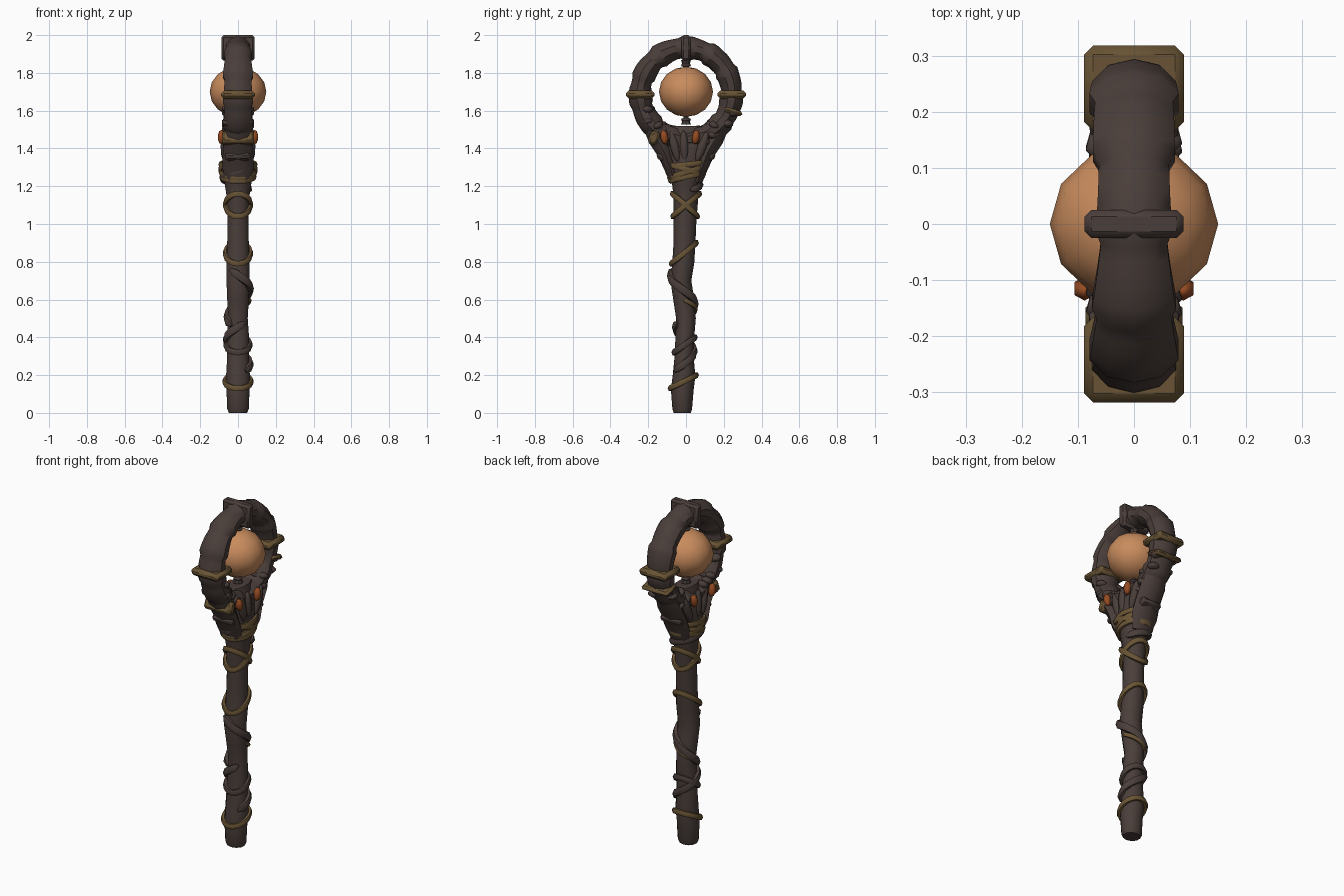
import bpy, math, random
from math import sin, cos, pi, tau
from mathutils import Vector

random.seed(4)
cube = bpy.data.objects.get("Cube")
if cube:
    bpy.data.objects.remove(cube)


def material(name, rgb):
    m = bpy.data.materials.new(name)
    m.use_nodes = True
    m.diffuse_color = (*rgb, 1)
    m.node_tree.nodes["Principled BSDF"].inputs["Base Color"].default_value = (*rgb, 1)
    return m


WOOD = material("dark wood", (0.068, 0.048, 0.042))
ROPE = material("brown rope", (0.14, 0.088, 0.035))
ORB = material("amber orb", (0.58, 0.26, 0.11))
GEM = material("orange gem", (0.30, 0.07, 0.016))


def finish(obj, name, mat, angle=50):
    obj.name = name
    obj.data.materials.append(mat)
    bpy.ops.object.select_all(action="DESELECT")
    obj.select_set(True)
    bpy.context.view_layer.objects.active = obj
    bpy.ops.object.shade_smooth_by_angle(angle=math.radians(angle))
    return obj


def loft(name, path, outs, radii, mat, sides=8, closed=False, phase=0, angle=50):
    """Sweep an ellipse along a path; radii are (outward, sideways) per point."""
    n, verts, faces = len(path), [], []
    for i, (p, out, (a, b)) in enumerate(zip(path, outs, radii)):
        nxt = path[(i + 1) % n if closed else min(i + 1, n - 1)]
        prv = path[i - 1 if closed else max(i - 1, 0)]
        side = (nxt - prv).cross(out).normalized()
        for k in range(sides):
            t = tau * k / sides + phase
            verts.append(p + out * a * cos(t) + side * b * sin(t))
    for i in range(n if closed else n - 1):
        for k in range(sides):
            j, l = (i + 1) % n * sides, (k + 1) % sides
            faces.append((i * sides + k, i * sides + l, j + l, j + k))
    if not closed:
        faces += [tuple(reversed(range(sides))), tuple(range((n - 1) * sides, n * sides))]
    me = bpy.data.meshes.new(name)
    me.from_pydata(verts, [], faces)
    import bmesh
    bm = bmesh.new()
    bm.from_mesh(me)
    bmesh.ops.recalc_face_normals(bm, faces=bm.faces)
    bm.to_mesh(me)
    bm.free()
    obj = bpy.data.objects.new(name, me)
    bpy.context.collection.objects.link(obj)
    return finish(obj, name, mat, angle)


def ball(name, loc, scale, mat, tilt=0, segments=8, rings=6):
    bpy.ops.mesh.primitive_uv_sphere_add(segments=segments, ring_count=rings,
                                         location=loc, rotation=(tilt, 0, 0))
    obj = bpy.context.object
    obj.scale = scale
    return finish(obj, name, mat, 60)


def block(name, loc, size, mat, tilt=0, bevel=0.012):
    bpy.ops.mesh.primitive_cube_add(size=1, location=loc, rotation=(tilt, 0, 0))
    obj = bpy.context.object
    obj.scale = size
    bpy.ops.object.transform_apply(location=False, rotation=False, scale=True)
    mod = obj.modifiers.new("soft edges", "BEVEL")
    mod.width, mod.segments = bevel, 1
    return finish(obj, name, mat, 30)


# Shaft profile: height, centre y, half width x, half depth y
SHAFT = [(0, -.02, .05, .045), (.02, -.02, .06, .052), (.12, -.02, .064, .06),
         (.2, -.01, .066, .06), (.3, -.01, .06, .05), (.42, -.005, .06, .05),
         (.5, 0, .054, .052), (.6, -.012, .06, .055), (.7, -.027, .064, .055),
         (.8, -.014, .064, .058), (.9, -.008, .06, .058), (1.02, -.005, .058, .06),
         (1.15, 0, .064, .066), (1.22, 0, .075, .075), (1.29, 0, .088, .095),
         (1.36, 0, .083, .115), (1.44, 0, .076, .13), (1.52, 0, .052, .1)]


def shaft_at(z):
    for lo, hi in zip(SHAFT, SHAFT[1:]):
        if z <= hi[0]:
            f = (z - lo[0]) / (hi[0] - lo[0])
            return [p + (q - p) * f for p, q in zip(lo, hi)][1:]
    return SHAFT[-1][1:]


X = Vector((1, 0, 0))
loft("shaft", [Vector((0, s[1], s[0])) for s in SHAFT], [X] * len(SHAFT),
     [s[2:] for s in SHAFT], WOOD, sides=10, phase=pi / 10)


# Coils that hug the shaft: t = 0 is the front, one turn is 1
def coil(name, height, turns, thick, mat, start=0, closed=False, offset=0.004):
    n = max(16, int(turns * 18))
    path, outs = [], []
    for i in range(n if closed else n + 1):
        t = turns * i / n
        a = tau * (t + start) - pi / 2
        z = height(t, a)
        cy, rx, ry = shaft_at(z)
        out = Vector((cos(a), sin(a), 0))
        path.append(Vector(((rx + offset) * cos(a), cy + (ry + offset) * sin(a), z)))
        outs.append(out)
    radii = [(thick, thick * 1.3)] * len(path)
    if not closed:
        radii[0] = radii[-1] = (thick * .4, thick * .5)
    return loft(name, path, outs, radii, mat, sides=6, closed=closed)


# Rope loops: height, rise from front to back
LOOPS = [(.165, .035), (.845, .055), (1.10, .06), (1.10, -.06),
         (1.25, .02), (1.29, -.03), (1.315, .012), (1.275, .03)]
for i, (z0, rise) in enumerate(LOOPS):
    coil(f"rope_loop_{i + 1}", lambda t, a: z0 + rise * sin(a), 1, .0125, ROPE,
         closed=True, offset=.006)

# Roots twisting up the shaft
coil("root_low", lambda t, a: .22 + .26 * t, 1.0, .017, WOOD, start=.1)
coil("root_middle", lambda t, a: .76 - .3 * t, 1.0, .018, WOOD, start=-.1)
coil("root_loop", lambda t, a: .36 + .04 * sin(a), 1, .014, WOOD, closed=True)
coil("rope_strand", lambda t, a: .6 - .2 * t, .4, .01, ROPE, start=.25)
coil("root_upper", lambda t, a: 1.18 + .14 * t, .8, .016, WOOD, start=.3)

# Ring of stepped bark standing in the side plane
CENTRE, R, STEPS = Vector((0, 0, 1.69)), .242, 66


def ring_point(a, r=R, x=0):
    return CENTRE + Vector((x, r * cos(a), r * sin(a)))


angles = [tau * i / STEPS for i in range(STEPS)]
outs = [Vector((0, cos(a), sin(a))) for a in angles]
radii = []
for i, a in enumerate(angles):
    step = (i % 6) / 5
    radii.append((.053 + .011 * step + random.uniform(-.002, .002),
                  .079 - .012 * max(0, sin(a)) ** 4 + .010 * (step - .5)))
loft("ring", [ring_point(a) for a in angles], outs, radii, WOOD, sides=10,
     closed=True, angle=40)

# Cuffs: wood at the top, rope-brown at both sides
block("top_cuff", (0, 0, 1.932), (.176, .05, .135), WOOD)
for s, side in ((-1, "front"), (1, "back")):
    block(f"{side}_cuff", (0, s * .242, 1.685), (.178, .152, .045), ROPE, bevel=.016)

# Knots of bark on the lower ring and the fork
for s, side in ((-1, "front"), (1, "back")):
    for i, deg in enumerate((-22, -36, -48, -58, -68)):
        a = math.radians(deg)
        for x in (-.05, .05):
            p = ring_point(a, R + random.uniform(-.035, .03), x)
            ball(f"{side}_knot_{i + 1}", (x, s * p.y, p.z),
                 (.038, .034, .022), WOOD, tilt=s * (a + .5), segments=7, rings=5)
    # Brace running from the shaft up to the ring
    brace = [Vector((0, s * y, z)) for y, z in
             ((.06, 1.22), (.085, 1.3), (.115, 1.38), (.155, 1.45), (.2, 1.52))]
    loft(f"{side}_brace", brace, [X] * 5,
         [(.06, .025), (.085, .032), (.08, .04), (.08, .045), (.06, .03)], WOOD)
    # Short spurs poking out below and inside the ring
    block(f"{side}_lower_spur", (0, s * .125, 1.355), (.13, .06, .04), WOOD, tilt=s * .5)
    block(f"{side}_inner_spur", (0, s * .125, 1.525), (.09, .045, .035), WOOD, tilt=-s * .6)
    # Rope lashings and hanging charms
    block(f"{side}_charm", (0, s * (.17 if s < 0 else .25), 1.455 if s < 0 else 1.595),
          (.172, .05 if s < 0 else .1, .07 if s < 0 else .028), ROPE, tilt=-.4 if s < 0 else -.3)
    ball(f"{side}_rope_knot", (0, s * .115, 1.345), (.035, .022, .025), ROPE)

# Bark strips running down the fork on both faces
for x in (-1, 1):
    for i, y in enumerate((-.06, -.01, .085)):
        ball(f"fork_strip_{i + 1}", (x * .07, y, 1.41), (.022, .024, .085), WOOD, tilt=-y * 4)

# Gems on both faces of the fork
for x in (-1, 1):
    for y, tilt in ((-.115, .15), (.052, -.15)):
        ball("gem", (x * .088, y, 1.46), (.022, .021, .038), GEM, tilt=tilt, segments=6, rings=5)

# Orb held between two pegs
ball("orb", (0, 0, 1.70), (.15, .143, .133), ORB, segments=12, rings=8)
for name, z, flip in (("upper_peg", 1.845, 1), ("lower_peg", 1.548, -1)):
    bpy.ops.mesh.primitive_cone_add(vertices=8, radius1=.012, radius2=.026, depth=.045,
                                    location=(0, 0, z), rotation=(0 if flip > 0 else pi, 0, 0))
    finish(bpy.context.object, name, WOOD, 40)
    ball(name + "_bead", (0, 0, z - flip * .004), (.026, .026, .012), WOOD)
